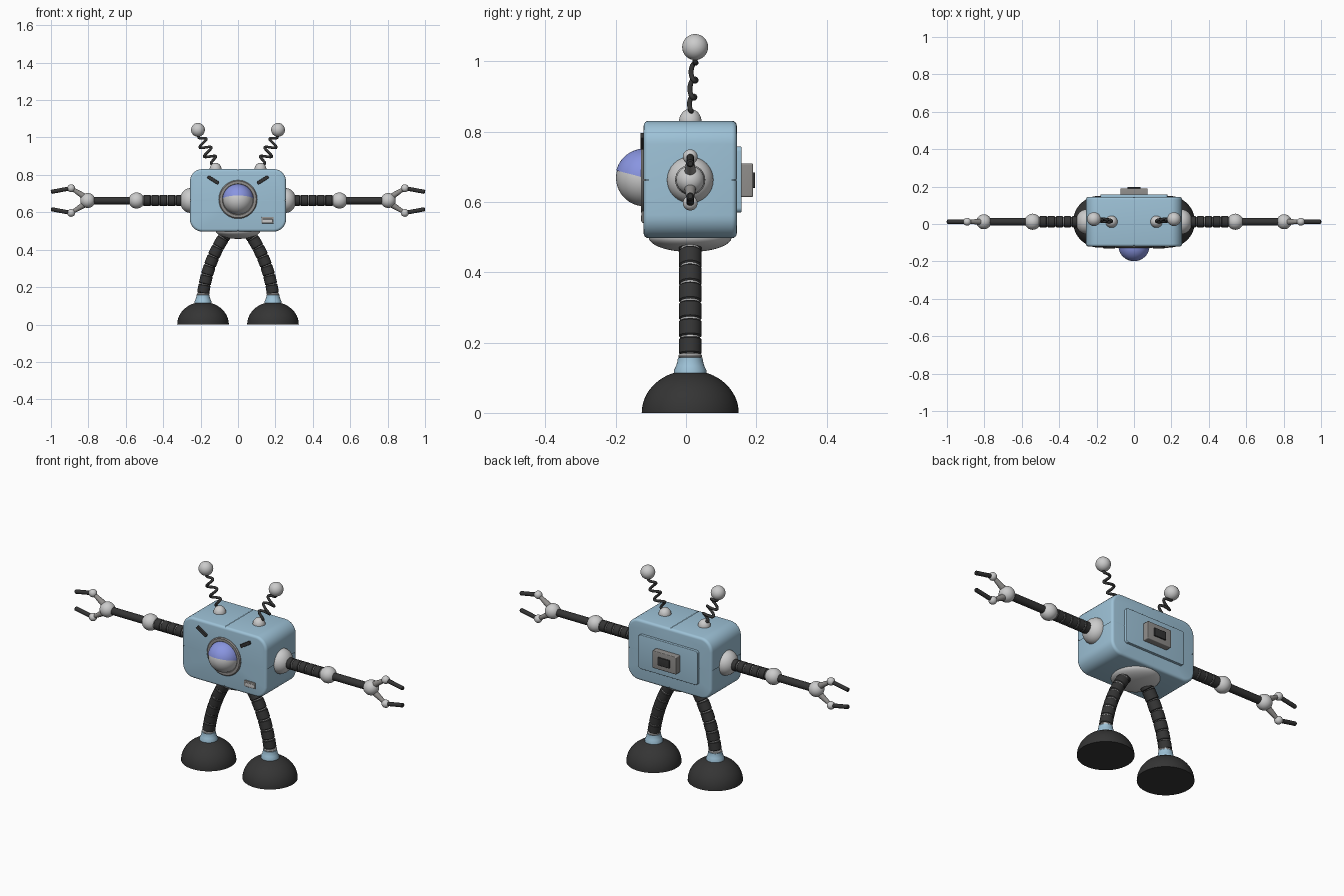
import bpy, bmesh, math
from mathutils import Vector, Matrix

if "Cube" in bpy.data.objects:
    bpy.data.objects.remove(bpy.data.objects["Cube"])

CY = 0.012      # depth centre of the body
ARM_Z = 0.663   # height of the arms


def material(name, rgb):
    m = bpy.data.materials.new(name)
    m.diffuse_color = (*rgb, 1)
    m.use_nodes = True
    m.node_tree.nodes["Principled BSDF"].inputs["Base Color"].default_value = m.diffuse_color
    return m


BLUE = material("body blue", (0.34, 0.54, 0.68))
DARK = material("dark rubber", (0.035, 0.035, 0.035))
LIGHT = material("light grey", (0.60, 0.60, 0.60))
MID = material("mid grey", (0.28, 0.27, 0.26))
LID = material("eyelid violet", (0.25, 0.30, 0.75))


def finish(name, bm, mat, angle=35):
    bmesh.ops.remove_doubles(bm, verts=bm.verts, dist=1e-5)
    bmesh.ops.recalc_face_normals(bm, faces=bm.faces)
    me = bpy.data.meshes.new(name)
    bm.to_mesh(me)
    bm.free()
    ob = bpy.data.objects.new(name, me)
    bpy.context.collection.objects.link(ob)
    me.materials.append(mat)
    smooth(ob, angle)
    return ob


def smooth(ob, angle=35):
    bpy.ops.object.select_all(action='DESELECT')
    ob.select_set(True)
    bpy.context.view_layer.objects.active = ob
    bpy.ops.object.shade_smooth_by_angle(angle=math.radians(angle))


def lathe(bm, prof, origin, axis=(0, 0, 1), n=32):
    """Spin a (radius, height) profile around an axis."""
    q = Vector(axis).to_track_quat('Z', 'Y')
    rings = []
    for r, h in prof:
        r = max(r, 1e-7)
        rings.append([bm.verts.new(Vector(origin) + q @ Vector(
            (r * math.cos(2 * math.pi * i / n), r * math.sin(2 * math.pi * i / n), h)))
            for i in range(n)])
    for a, b in zip(rings, rings[1:]):
        for i in range(n):
            bm.faces.new((a[i], a[(i + 1) % n], b[(i + 1) % n], b[i]))


def arc(r, h, a0=-90, a1=90, steps=16):
    """Elliptic arc profile, radius r and height h."""
    return [(r * math.cos(math.radians(a0 + (a1 - a0) * i / steps)),
             h * math.sin(math.radians(a0 + (a1 - a0) * i / steps))) for i in range(steps + 1)]


def turned(name, prof, origin, mat, axis=(0, 0, 1), n=32):
    bm = bmesh.new()
    lathe(bm, prof, origin, axis, n)
    return finish(name, bm, mat)


def ball(name, origin, r, mat=LIGHT):
    return turned(name, arc(r, r), origin, mat)


def rod_profile(r, length, c=0.004):
    h = length / 2
    return [(0, -h), (r - c, -h), (r, -h + c), (r, h - c), (r - c, h), (0, h)]


def rod(name, a, b, r, mat=DARK):
    a, b = Vector(a), Vector(b)
    return turned(name, rod_profile(r, (b - a).length), (a + b) / 2, mat, b - a, 20)


def hose(name, pts, r):
    """Row of dark sleeves over a thinner light core."""
    sleeves, core = bmesh.new(), bmesh.new()
    for a, b in zip(pts, pts[1:]):
        d = b - a
        lathe(sleeves, rod_profile(r, d.length - 0.003), (a + b) / 2, d, 28)
        lathe(core, rod_profile(r - 0.004, d.length + 0.004, 0.001), (a + b) / 2, d, 28)
    finish(name + "_sleeves", sleeves, DARK)
    finish(name + "_core", core, LIGHT)


def rounded_box(bm, size, loc, r, bev, tilt=0):
    """Rounded rectangle in x-z, given depth in y with bevelled rims."""
    a, d, b = (s / 2 for s in size)
    levels = []
    for i in range(5):
        t = math.radians(90 * i / 4)
        levels.append((-d + bev * (1 - math.sin(t)), bev * (1 - math.cos(t))))
    levels.reverse()
    levels = levels[::-1][::-1]
    front = sorted(levels)
    levels = front + [(-y, e) for y, e in reversed(front)]
    rot = Matrix.Rotation(tilt, 3, 'Y')
    rings = []
    for y, e in levels:
        ring = []
        for k, (sx, sz) in enumerate(((1, 1), (-1, 1), (-1, -1), (1, -1))):
            for j in range(9):
                t = math.radians(90 * k + 90 * j / 8)
                p = Vector((sx * (a - r) + (r - e) * math.cos(t), y,
                            sz * (b - r) + (r - e) * math.sin(t)))
                ring.append(bm.verts.new(Vector(loc) + rot @ p))
        rings.append(ring)
    n = len(rings[0])
    for p, q in zip(rings, rings[1:]):
        for i in range(n):
            bm.faces.new((p[i], p[(i + 1) % n], q[(i + 1) % n], q[i]))
    bm.faces.new(rings[0])
    bm.faces.new(rings[-1])


def plate(name, size, loc, mat, r=0.01, bev=0.003, tilt=0):
    bm = bmesh.new()
    rounded_box(bm, size, loc, r, bev, tilt)
    return finish(name, bm, mat)


# Body shell cut by cross seams, with a slightly smaller core inside
bm = bmesh.new()
rounded_box(bm, (0.514, 0.265, 0.334), (0, CY, 0.664), 0.066, 0.014)
W = 0.0015
for axis, c in (((1, 0, 0), (0, 0, 0)), ((0, 0, 1), (0, 0, ARM_Z))):
    for s in (-W, W):
        bmesh.ops.bisect_plane(bm, geom=bm.verts[:] + bm.edges[:] + bm.faces[:],
                               plane_co=Vector(c) + s * Vector(axis), plane_no=axis)
gap = [f for f in bm.faces if abs(f.calc_center_median().x) < W * 0.9
       or abs(f.calc_center_median().z - ARM_Z) < W * 0.9]
bmesh.ops.delete(bm, geom=gap, context='FACES')
finish("body_shell", bm, BLUE)
plate("body_core", (0.506, 0.257, 0.326), (0, CY, 0.664), BLUE, 0.062, 0.012)

# Hip dish
turned("hip_dish", arc(0.118, 0.042, -90, 0), (0, CY, 0.50), LIGHT, n=48)

# Eye: ring, ball and tilted half lid
EYE = (0, -0.118, 0.669)
turned("eye_ring", [(0.080, -0.01), (0.080, 0.006), (0.084, 0.010), (0.098, 0.010),
                    (0.103, 0.005), (0.103, -0.01)], EYE, MID, (0, -1, 0), 48)
turned("eye_ball", arc(0.081, 0.081, 0, 90), EYE, LIGHT, (0, -1, 0), 48)
bm = bmesh.new()
lathe(bm, arc(0.083, 0.083, 0, 90, 20), EYE, (0, -1, 0), 48)
bmesh.ops.bisect_plane(bm, geom=bm.verts[:] + bm.edges[:] + bm.faces[:], plane_co=EYE,
                       plane_no=(0, 0.26, 1), clear_inner=True)
finish("eyelid", bm, LID)

# Mouth slot
plate("mouth_frame", (0.066, 0.008, 0.034), (0.158, -0.122, 0.558), MID, 0.004, 0.002)
plate("mouth_plate", (0.056, 0.008, 0.018), (0.158, -0.1235, 0.554), LIGHT, 0.003, 0.002)

# Back panel, box and button
plate("back_panel", (0.36, 0.03, 0.188), (0, 0.143, 0.664), BLUE, 0.014)
plate("back_box", (0.146, 0.05, 0.096), (0, 0.166, 0.662), MID, 0.005, 0.004)
plate("back_button", (0.072, 0.02, 0.044), (0, 0.187, 0.662), DARK, 0.004, 0.002)

for s, side in ((-1, "left"), (1, "right")):
    def P(x, z, y=CY):
        return Vector((s * x, y, z))

    # Brow
    plate(side + "_brow", (0.068, 0.02, 0.018), P(0.133, 0.773, -0.120), DARK, 0.004, 0.002,
          -s * math.radians(32))

    # Shoulder and arm
    turned(side + "_shoulder", arc(0.066, 0.056, 0, 90), P(0.255, ARM_Z), LIGHT, (s, 0, 0))
    hose(side + "_upper_arm", [P(0.29 + 0.0435 * i, ARM_Z) for i in range(6)], 0.030)
    ball(side + "_elbow", P(0.542, ARM_Z), 0.043)
    rod(side + "_forearm", P(0.57, ARM_Z), P(0.78, ARM_Z), 0.020)
    ball(side + "_hand", P(0.803, ARM_Z), 0.040)

    # Two fingers
    for u, level in ((1, "upper"), (-1, "lower")):
        name = side + "_" + level
        a, k, t = P(0.82, ARM_Z + u * 0.02), P(0.892, ARM_Z + u * 0.066), P(1.0, ARM_Z + u * 0.046)
        turned(name + "_finger_link", [(0.017, 0), (0.009, (k - a).length)], a, MID, k - a, 20)
        ball(name + "_knuckle", k, 0.021)
        rod(name + "_finger", k, t, 0.011)

    # Bent leg hose
    ctrl = [P(0.045, 0.51), P(0.13, 0.40), P(0.17, 0.28), P(0.187, 0.165)]
    pts = []
    for i in range(8):
        t = i / 7
        w = ((1 - t) ** 3, 3 * t * (1 - t) ** 2, 3 * t * t * (1 - t), t ** 3)
        pts.append(sum((c * k for c, k in zip(ctrl, w)), Vector()))
    hose(side + "_leg", pts, 0.0325)

    # Ankle and foot
    turned(side + "_ankle_ring", rod_profile(0.034, 0.012), P(0.187, 0.162), LIGHT)
    turned(side + "_ankle", [(0.046, 0.105), (0.046, 0.122), (0.040, 0.134), (0.036, 0.148),
                             (0.035, 0.158), (0, 0.158)], P(0.187, 0), BLUE)
    turned(side + "_foot", [(0, 0)] + arc(0.138, 0.121, 0, 90), P(0.187, 0), DARK, n=48)

    # Antenna: base, flattened spring and tip ball
    turned(side + "_antenna_base", arc(0.032, 0.036, 0, 90), P(0.12, 0.829), LIGHT)
    ball(side + "_antenna_tip", P(0.214, 1.041, 0.026), 0.037)
    cu = bpy.data.curves.new(side + "_antenna_spring", 'CURVE')
    cu.dimensions = '3D'
    cu.bevel_depth, cu.bevel_resolution = 0.007, 3
    sp = cu.splines.new('POLY')
    N, a, b = 90, Vector((0.125, 0.85)), Vector((0.210, 1.02))
    sp.points.add(N)
    d = (b - a).normalized()
    for i in range(N + 1):
        t = i / N
        fade = min(1, t / 0.2, (1 - t) / 0.25)
        ph = 2 * math.pi * 3.5 * t
        c = a.lerp(b, t) + Vector((d.y, -d.x)) * 0.028 * fade * math.sin(ph)
        sp.points[i].co = (*P(c.x, c.y, 0.014 + 0.012 * t + 0.008 * fade * math.cos(ph)), 1)
    cu.use_fill_caps = True
    cu.materials.append(DARK)
    ob = bpy.data.objects.new(side + "_antenna_spring", cu)
    bpy.context.collection.objects.link(ob)
    bpy.ops.object.select_all(action='DESELECT')
    ob.select_set(True)
    bpy.context.view_layer.objects.active = ob
    bpy.ops.object.convert(target='MESH')
    smooth(bpy.context.view_layer.objects.active, 60)
